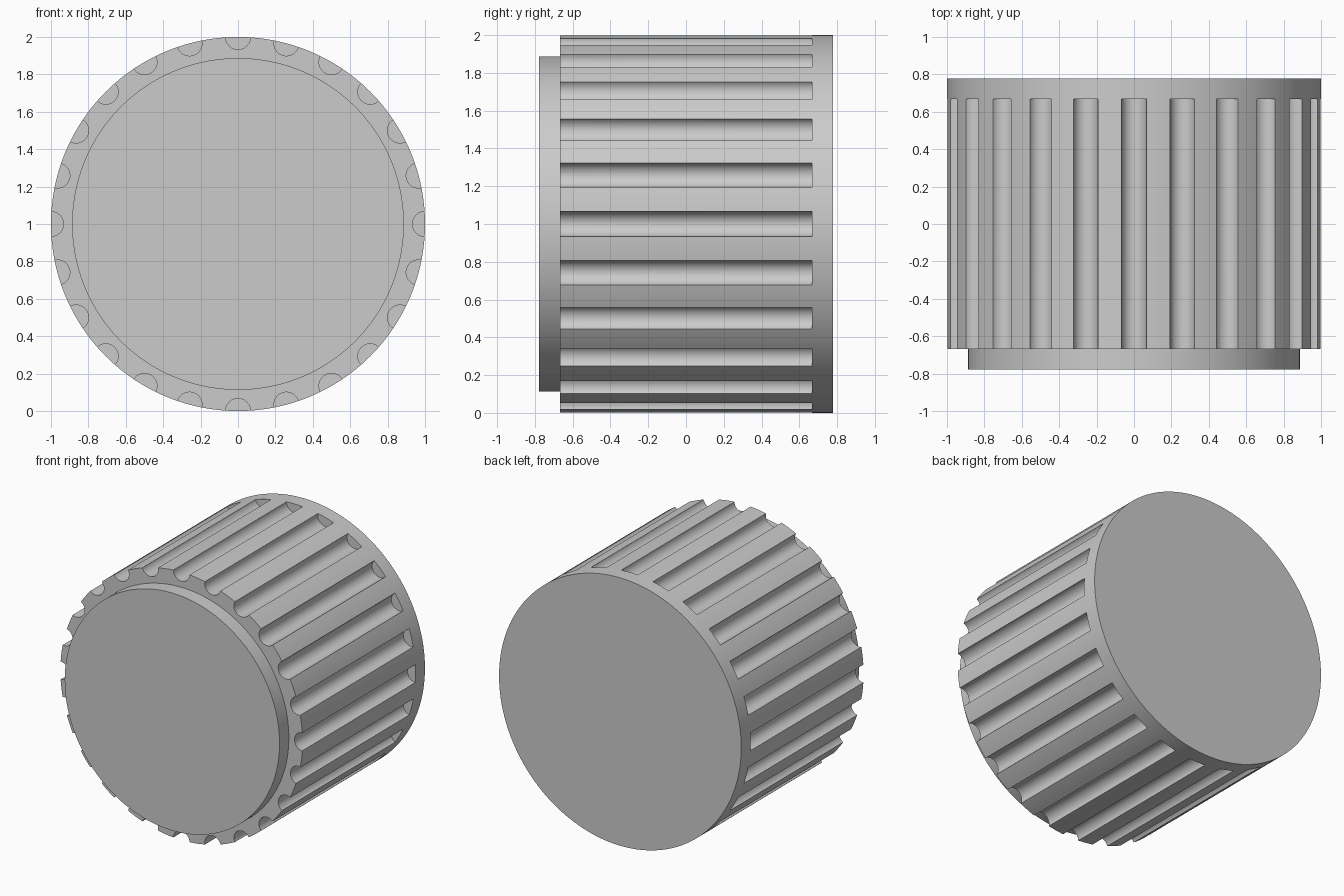
import bpy, bmesh, math
from mathutils import Matrix, Vector

if "Cube" in bpy.data.objects:
    bpy.data.objects.remove(bpy.data.objects["Cube"], do_unlink=True)

RADIUS, PLUG_RADIUS, GROOVE_RADIUS = 1.0, 0.887, 0.067
BACK, STEP = 0.777, 0.667
GROOVES = 24
CENTRE = Vector((0, 0, RADIUS))

grey = bpy.data.materials.new("light grey")
grey.use_nodes = True
colour = (0.6, 0.6, 0.6, 1)
grey.diffuse_color = colour
grey.node_tree.nodes["Principled BSDF"].inputs["Base Color"].default_value = colour


def make_object(name, bm):
    bmesh.ops.recalc_face_normals(bm, faces=bm.faces)
    mesh = bpy.data.meshes.new(name)
    bm.to_mesh(mesh)
    bm.free()
    mesh.materials.append(grey)
    obj = bpy.data.objects.new(name, mesh)
    bpy.context.collection.objects.link(obj)
    return obj


def turned(bm, profile, segments, centre):
    """Closed solid of (radius, y) rings about an axis along y."""
    rings = []
    for r, y in profile:
        angles = [math.tau * i / segments for i in range(segments)]
        rings.append([bm.verts.new(centre + Vector((r * math.sin(a), y, r * math.cos(a))))
                      for a in angles])
    for a, b in zip(rings, rings[1:]):
        for i in range(segments):
            j = (i + 1) % segments
            bm.faces.new((a[i], a[j], b[j], b[i]))
    bm.faces.new(rings[0])
    bm.faces.new(rings[-1])


# Knob body with the stepped front plug
bm = bmesh.new()
turned(bm, [(PLUG_RADIUS, -BACK), (PLUG_RADIUS, -STEP), (RADIUS, -STEP), (RADIUS, BACK)],
       192, CENTRE)
knob = make_object("knob_body", bm)

# Ring of round grip grooves, open at the front and stopped before the back rim
bm = bmesh.new()
for k in range(GROOVES):
    spin = Matrix.Rotation(math.tau * k / GROOVES, 3, 'Y')
    turned(bm, [(GROOVE_RADIUS, -BACK), (GROOVE_RADIUS, STEP)], 32,
           CENTRE + spin @ Vector((0, 0, RADIUS)))
cutter = make_object("groove_cutter", bm)
cutter.hide_render = True

# Cut the grooves and remove the cutter
bpy.ops.object.select_all(action='DESELECT')
knob.select_set(True)
bpy.context.view_layer.objects.active = knob
cut = knob.modifiers.new("grip grooves", 'BOOLEAN')
cut.operation = 'DIFFERENCE'
cut.solver = 'EXACT'
cut.object = cutter
bpy.ops.object.modifier_apply(modifier=cut.name)
bpy.data.objects.remove(cutter, do_unlink=True)

bpy.ops.object.shade_smooth_by_angle(angle=math.radians(30))
